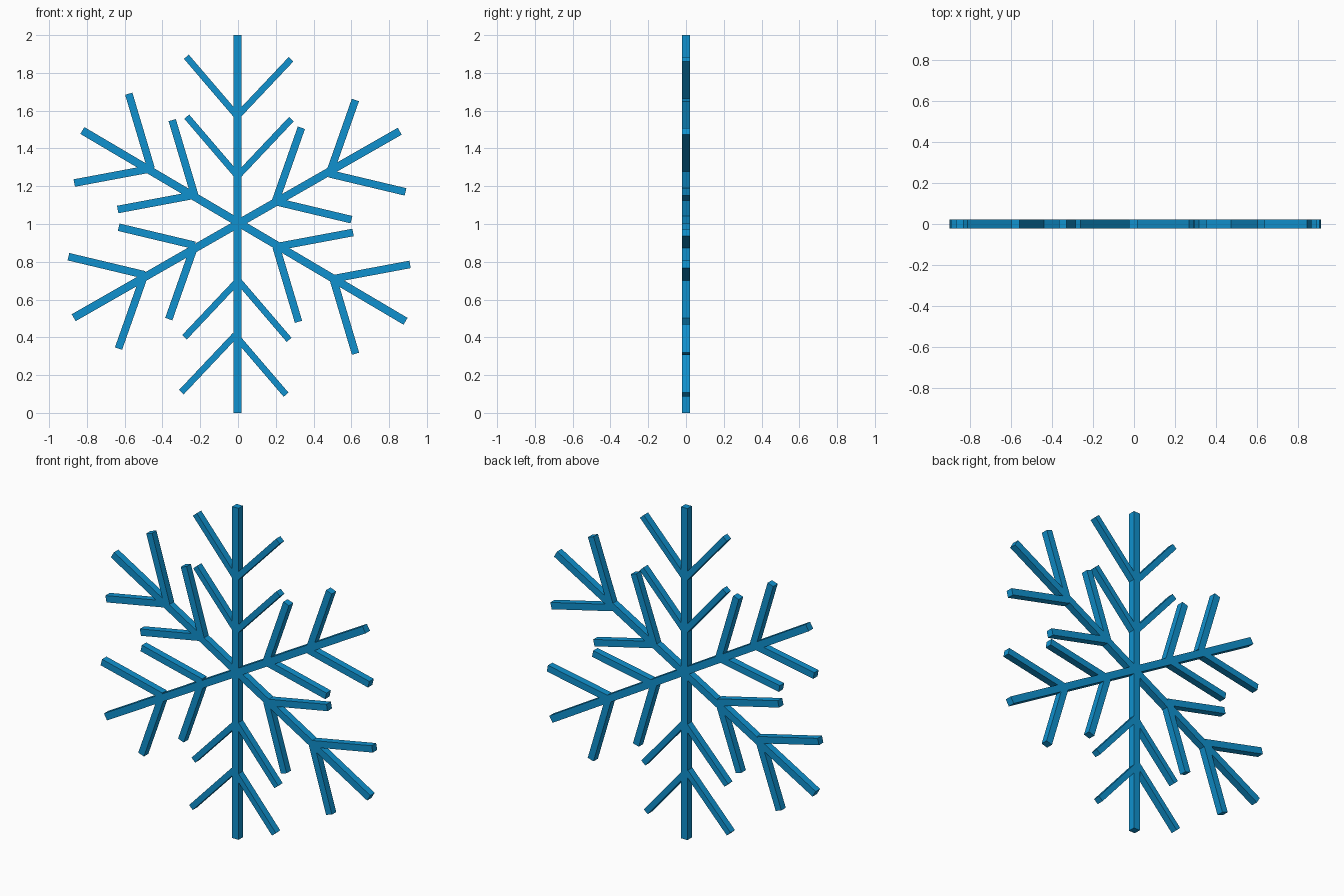
import bpy
from math import radians, cos, sin, atan2, hypot

if "Cube" in bpy.data.objects:
    bpy.data.objects.remove(bpy.data.objects["Cube"])

DEPTH = 0.042

ice_blue = bpy.data.materials.new("ice_blue")
ice_blue.diffuse_color = (0.005, 0.285, 0.62, 1)
ice_blue.use_nodes = True
ice_blue.node_tree.nodes["Principled BSDF"].inputs["Base Color"].default_value = ice_blue.diffuse_color


def bar(name, start, end, width):
    """Square bar between two points (x, z) in the upright plane."""
    dx, dz = end[0] - start[0], end[1] - start[1]
    mid = ((start[0] + end[0]) / 2, 0, (start[1] + end[1]) / 2)
    bpy.ops.mesh.primitive_cube_add(size=1, location=mid,
                                    rotation=(0, -atan2(dz, dx), 0))
    ob = bpy.context.object
    ob.name = name
    ob.scale = (hypot(dx, dz), DEPTH, width)
    ob.data.materials.append(ice_blue)


# Three long bars crossing in the middle
bar("spine_vertical", (-0.003, 0), (-0.003, 2), 0.042)
bar("spine_rising", (-0.87, 0.504), (0.856, 1.491), 0.042)
bar("spine_falling", (-0.824, 1.495), (0.887, 0.485), 0.042)

# Forked twigs: arm angle, twig width, fork points (x, z)
forks = [
    (90, 0.034, [(-0.004, 1.571), (-0.002, 1.254)]),
    (30, 0.040, [(0.484, 1.266), (0.198, 1.119)]),
    (150, 0.040, [(-0.460, 1.293), (-0.230, 1.153)]),
    (210, 0.040, [(-0.495, 0.731), (-0.229, 0.887)]),
    (330, 0.040, [(0.504, 0.710), (0.202, 0.879)]),
    (270, 0.034, [(-0.015, 0.411), (0.001, 0.701)]),
]
TWIG_LENGTH = 0.414
for angle, width, points in forks:
    for place, (x, z) in zip(("outer", "inner"), points):
        for side, spread in (("left", 40.6), ("right", -43.4)):
            a = radians(angle + spread)
            tip = (x + TWIG_LENGTH * cos(a), z + TWIG_LENGTH * sin(a))
            bar(f"twig_{angle}_{place}_{side}", (x, z), tip, width)
